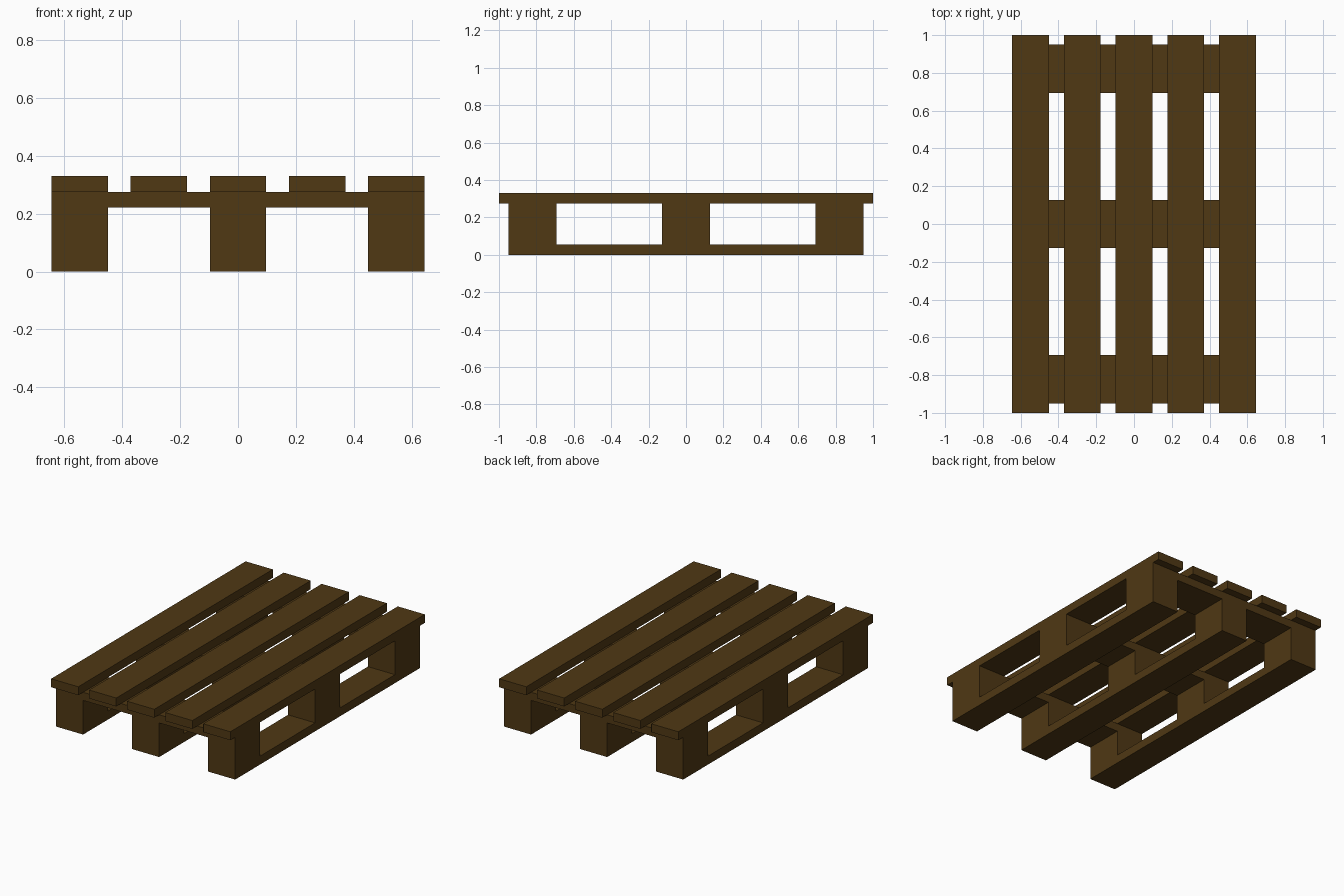
import bpy

if "Cube" in bpy.data.objects:
    bpy.data.objects.remove(bpy.data.objects["Cube"])

wood = bpy.data.materials.new("dark_wood")
wood.diffuse_color = (0.08, 0.04, 0.007, 1)
wood.use_nodes = True
wood.node_tree.nodes["Principled BSDF"].inputs["Base Color"].default_value = wood.diffuse_color

BOARD_W = 0.195              # width of every lengthwise board
DECK_Z, TOP_Z = 0.275, 0.33  # underside and top of the deck
SLAT_Z = 0.222               # underside of the cross slats
FLOOR_Z = 0.055              # top of the bottom rails
END_Y, BLOCK_Y, MID_Y = 0.95, 0.693, 0.128


def extrude_x(name, profile, x0, x1):
    """Solid from a (y, z) outline, counter-clockwise seen from +x."""
    n = len(profile)
    verts = [(x, y, z) for x in (x0, x1) for y, z in profile]
    faces = [tuple(range(n - 1, -1, -1)), tuple(range(n, 2 * n))]
    faces += [(i, (i + 1) % n, n + (i + 1) % n, n + i) for i in range(n)]
    mesh = bpy.data.meshes.new(name)
    mesh.from_pydata(verts, [], faces)
    mesh.materials.append(wood)
    obj = bpy.data.objects.new(name, mesh)
    bpy.context.collection.objects.link(obj)
    return obj


def box(name, x0, x1, y0, y1, z0, z1):
    return extrude_x(name, [(y0, z0), (y1, z0), (y1, z1), (y0, z1)], x0, x1)


# Deck boards
for i, x in enumerate((-0.5475, -0.274, 0, 0.274, 0.5475)):
    box(f"deck_board_{i + 1}", x - BOARD_W / 2, x + BOARD_W / 2, -1, 1, DECK_Z, TOP_Z)

# Runners: bottom rail with three upright blocks, E-shaped from the side
half = [(END_Y, 0), (END_Y, DECK_Z), (BLOCK_Y, DECK_Z), (BLOCK_Y, FLOOR_Z),
        (MID_Y, FLOOR_Z), (MID_Y, DECK_Z)]
runner_profile = half + [(-y, z) for y, z in reversed(half)]
runner_x = (-0.5475, 0, 0.5475)
for i, x in enumerate(runner_x):
    extrude_x(f"runner_{i + 1}", runner_profile, x - BOARD_W / 2, x + BOARD_W / 2)

# Cross slats bridging the runners at each row of blocks
rows = {"front": (-END_Y, -BLOCK_Y), "middle": (-MID_Y, MID_Y), "back": (BLOCK_Y, END_Y)}
for row, (y0, y1) in rows.items():
    for side, xa, xb in (("left", *runner_x[:2]), ("right", *runner_x[1:])):
        box(f"{row}_cross_slat_{side}", xa + BOARD_W / 2, xb - BOARD_W / 2,
            y0, y1, SLAT_Z, DECK_Z)
